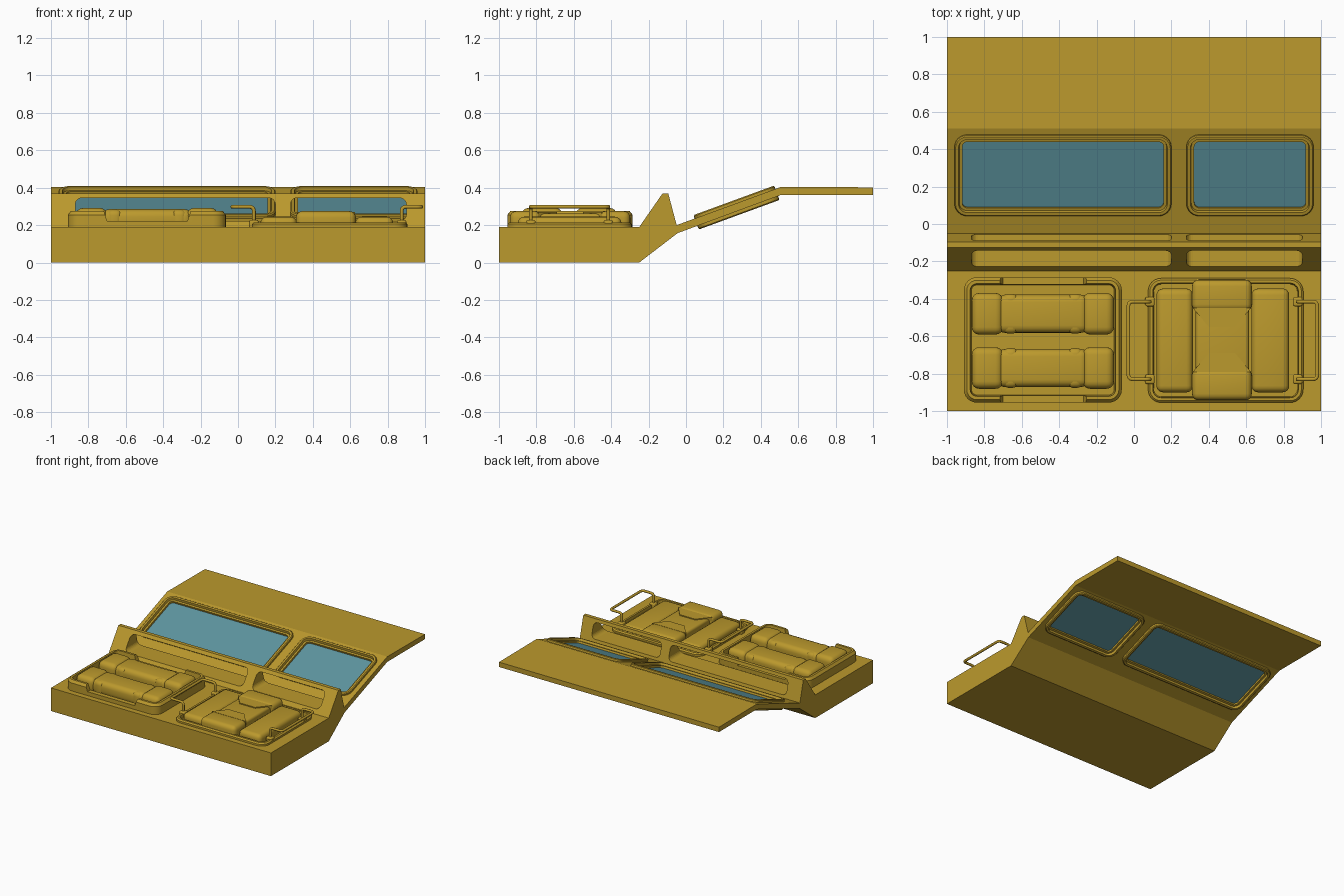
import bpy, bmesh, math
from mathutils import Matrix, Vector

if "Cube" in bpy.data.objects:
    bpy.data.objects.remove(bpy.data.objects["Cube"])


def material(name, rgb):
    m = bpy.data.materials.new(name)
    m.diffuse_color = (*rgb, 1)
    m.use_nodes = True
    m.node_tree.nodes["Principled BSDF"].inputs["Base Color"].default_value = m.diffuse_color
    return m


GOLD = material("gold", (0.50, 0.32, 0.026))
GLASS = material("glass", (0.11, 0.30, 0.35))


def finish(name, bm, mat=GOLD, matrix=None):
    bmesh.ops.recalc_face_normals(bm, faces=bm.faces[:])
    me = bpy.data.meshes.new(name)
    bm.to_mesh(me)
    bm.free()
    ob = bpy.data.objects.new(name, me)
    bpy.context.collection.objects.link(ob)
    if matrix:
        ob.matrix_world = matrix
    me.materials.append(mat)
    return ob


def smooth(ob, angle=35):
    bpy.ops.object.select_all(action='DESELECT')
    bpy.context.view_layer.objects.active = ob
    ob.select_set(True)
    bpy.ops.object.shade_smooth_by_angle(angle=math.radians(angle))


def apply(ob, mod):
    bpy.context.view_layer.objects.active = ob
    bpy.ops.object.modifier_apply(modifier=mod.name)


def cut(ob, cutter):
    mod = ob.modifiers.new("cut", 'BOOLEAN')
    mod.object, mod.operation, mod.solver = cutter, 'DIFFERENCE', 'EXACT'
    apply(ob, mod)
    bpy.data.objects.remove(cutter)


def rounded(a0, a1, b0, b1, r, n=6):
    pts = []
    for i, (a, b) in enumerate([(a1 - r, b1 - r), (a0 + r, b1 - r), (a0 + r, b0 + r), (a1 - r, b0 + r)]):
        for k in range(n + 1):
            t = math.pi / 2 * (i + k / n)
            pts.append((a + r * math.cos(t), b + r * math.sin(t)))
    return pts


def prism(name, pts, c0, c1, axis='z', mat=GOLD, matrix=None):
    place = {'x': lambda a, b, c: (c, a, b), 'y': lambda a, b, c: (a, c, b), 'z': lambda a, b, c: (a, b, c)}[axis]
    bm = bmesh.new()
    lo, hi = [[bm.verts.new(place(a, b, c)) for a, b in pts] for c in (c0, c1)]
    bm.faces.new(lo)
    bm.faces.new(hi)
    for i in range(len(pts)):
        bm.faces.new((lo[i - 1], lo[i], hi[i], hi[i - 1]))
    return finish(name, bm, mat, matrix)


def ring(name, box, r, section, matrix=None):
    """Sweep a closed (inset, height) section around a rounded rectangle."""
    a0, a1, b0, b1 = box
    bm = bmesh.new()
    loops = [[bm.verts.new((a, b, h)) for a, b in rounded(a0 + d, a1 - d, b0 + d, b1 - d, max(r - d, 0.01))]
             for d, h in section]
    for j in range(len(loops)):
        p, q = loops[j - 1], loops[j]
        for i in range(len(p)):
            bm.faces.new((p[i - 1], p[i], q[i], q[i - 1]))
    ob = finish(name, bm, GOLD, matrix)
    smooth(ob)
    return ob


def cushion(name, x0, x1, y0, y1, z0, z1, bevel):
    ob = prism(name, [(x0, y0), (x1, y0), (x1, y1), (x0, y1)], z0, z1)
    mod = ob.modifiers.new("soft", 'BEVEL')
    mod.width, mod.segments = bevel, 4
    apply(ob, mod)
    smooth(ob, 40)
    return ob


def tube(name, path, radius, corner=0.025):
    pts = [Vector(path[0])]
    for a, b, c in zip(path, path[1:], path[2:]):
        a, b, c = Vector(a), Vector(b), Vector(c)
        p, q = b + (a - b).normalized() * corner, b + (c - b).normalized() * corner
        pts += [p.lerp(b, t).lerp(b.lerp(q, t), t) for t in (0, .2, .4, .6, .8, 1)]
    pts.append(Vector(path[-1]))
    cu = bpy.data.curves.new(name, 'CURVE')
    cu.dimensions, cu.bevel_depth, cu.bevel_resolution, cu.use_fill_caps = '3D', radius, 3, True
    sp = cu.splines.new('POLY')
    sp.points.add(len(pts) - 1)
    for s, p in zip(sp.points, pts):
        s.co = (*p, 1)
    cu.materials.append(GOLD)
    bpy.context.collection.objects.link(bpy.data.objects.new(name, cu))


# Base, ridge, sloping window panel and upper deck in one profile
body = prism("body", [(-1, 0), (-1, .19), (-.25, .19), (-.125, .37), (-.095, .37), (-.05, .2), (.51, .405),
                      (1, .402), (1, .362), (.51, .362), (-.045, .157), (-.25, 0)], -1, 1, 'x')

# Slots through the ridge, and the recess below the right-hand tray
for x0, x1 in ((-.87, .2), (.28, .9)):
    cut(body, prism("slot_cutter", rounded(x0, x1, .222, .345, .035), -.3, -.03, 'y'))
cut(body, prism("pit_cutter", rounded(.105, .875, -.925, -.315, .05), .13, .4))

# Windows in the sloping panel
slope = Matrix.Translation((0, .27, .294)) @ Matrix.Rotation(math.atan2(.205, .56), 4, 'X')
for side, x0, x1 in (("left", -.96, .2), ("right", .28, .96)):
    cut(body, prism("window_cutter", rounded(x0 + .02, x1 - .02, -.21, .21, .05), -.1, .1, matrix=slope))
    ring(side + "_window_frame", (x0, x1, -.23, .23), .07,
         [(0, -.035), (.006, -.041), (.022, -.041), (.026, -.022), (.042, -.022),
          (.042, .022), (.026, .022), (.022, .041), (.006, .041), (0, .035)], slope)
    prism(side + "_window_glass", rounded(x0 + .035, x1 - .035, -.195, .195, .035), -.006, .006,
          mat=GLASS, matrix=slope)

# Left tray with notched front and rear walls
tray = ring("left_tray", (-.91, -.065, -.955, -.285), .07,
            [(0, .18), (0, .255), (.016, .275), (.034, .275), (.042, .18)])
cut(tray, prism("notch_cutter", [(-.70, .222), (-.27, .222), (-.245, .3), (-.725, .3)], -1.1, -.1, 'y'))

# Left tray cushions: padded ends with a slimmer middle
for i, y in enumerate((-.48, -.77)):
    n = f"left_cushion_{i + 1}"
    cushion(n + "_middle", -.73, -.245, y - .102, y + .102, .17, .285, .04)
    for x0, x1 in ((-.868, -.70), (-.275, -.107)):
        cushion(n + "_end", x0, x1, y - .111, y + .111, .17, .292, .04)
    for x0, x1 in ((-.70, -.62), (-.355, -.275)):
        cushion(n + "_strap", x0, x1, y - .106, y + .106, .17, .283, .03)

# Right tray rim
ring("right_tray_rim", (.075, .905, -.955, -.29), .07,
     [(0, .17), (0, .205), (.01, .215), (.026, .215), (.032, .13)])

# Right tray cushions: two side pads and a raised centre pad
cushion("right_pad_inner", .12, .315, -.9, -.345, .12, .245, .035)
cushion("right_pad_outer", .628, .83, -.9, -.345, .12, .245, .035)
cushion("centre_pad_middle", .33, .615, -.86, -.38, .12, .262, .02)
for s in (-1, 1):
    yc = -.62
    ends = sorted((yc + s * .322, yc + s * .155))
    cushion("centre_pad_end", .31, .63, *ends, .15, .275, .035)
    flap = [(.315, yc + s * .17), (.625, yc + s * .17), (.54, yc + s * .07), (.4, yc + s * .07)]
    prism("centre_pad_flap", flap, .24, .27)

# Carry handles and their mounting feet
for side, xf, xo in (("inner", .085, -.03), ("outer", .875, .98)):
    y0, y1 = -.83, -.415
    tube(side + "_handle", [(xf, y0, .2), (xf, y0, .298), (xo, y0, .298), (xo, y1, .298),
                            (xf, y1, .298), (xf, y1, .2)], .01)
    for y in (y0, y1):
        cushion(side + "_handle_foot", xf - .025, xf + .025, y - .025, y + .025, .18, .228, .01)
